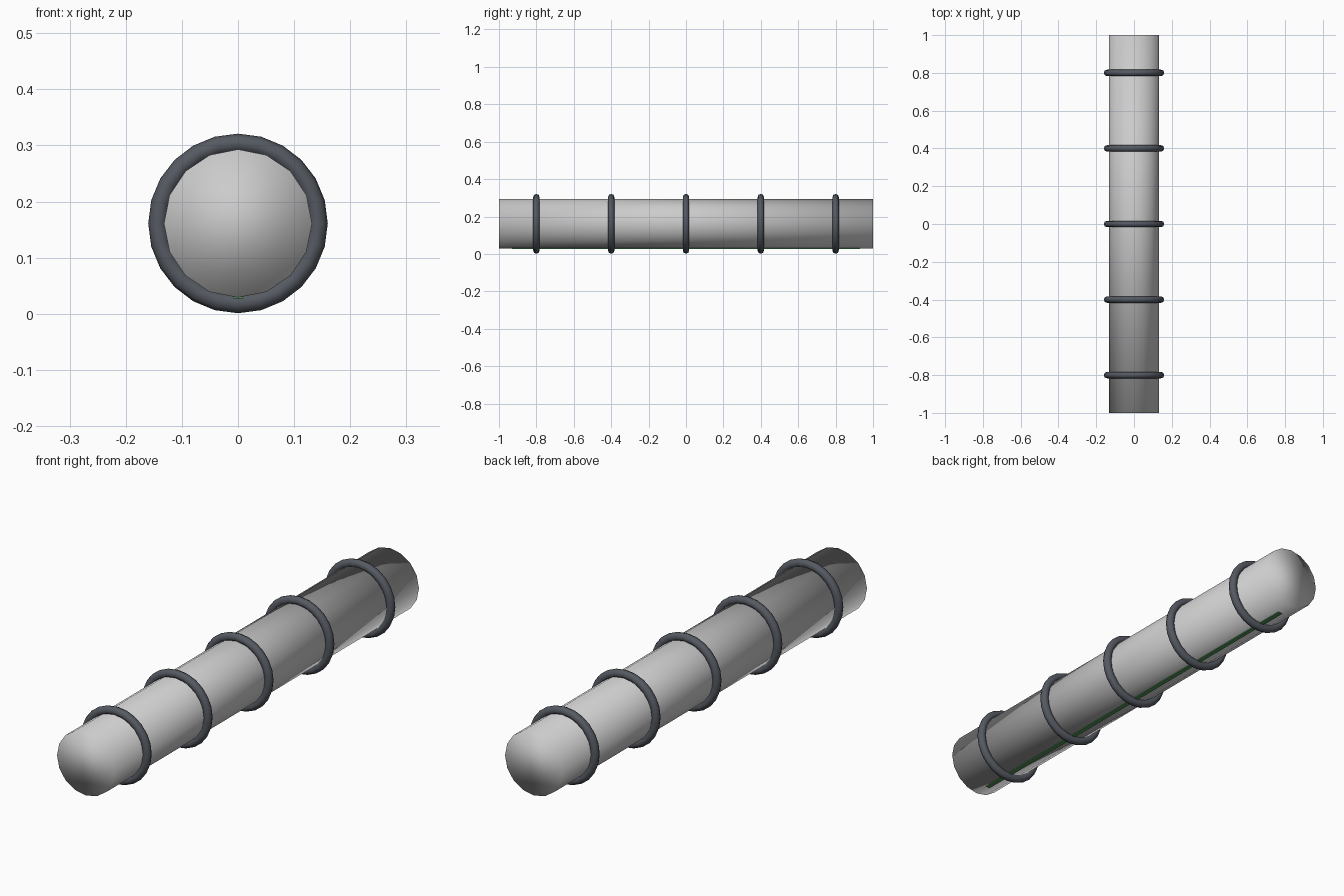
import bpy
from math import pi

if "Cube" in bpy.data.objects:
    bpy.data.objects.remove(bpy.data.objects["Cube"])

CZ = 0.161  # height of the tube axis


def smooth(obj):
    for p in obj.data.polygons:
        p.use_smooth = True


def material(name, col):
    m = bpy.data.materials.new(name)
    m.diffuse_color = (*col, 1)
    m.use_nodes = True
    m.node_tree.nodes["Principled BSDF"].inputs["Base Color"].default_value = m.diffuse_color
    return m


dark = material("dark_grey", (0.09, 0.1, 0.12))
green = material("green", (0.08, 0.3, 0.1))

# Main tube, smooth across the caps
bpy.ops.mesh.primitive_cylinder_add(vertices=16, radius=0.132, depth=2,
                                    location=(0, 0, CZ), rotation=(pi / 2, 0, 0))
tube = bpy.context.object
tube.name = "tube"
smooth(tube)

# Evenly spaced rings
for i in range(5):
    bpy.ops.mesh.primitive_torus_add(major_segments=24, minor_segments=8,
                                     major_radius=0.143, minor_radius=0.017,
                                     location=(0, -0.8 + 0.4 * i, CZ),
                                     rotation=(pi / 2, 0, 0))
    ring = bpy.context.object
    ring.name = f"ring_{i + 1}"
    ring.data.materials.append(dark)
    smooth(ring)

# Thin strip along the underside
bpy.ops.mesh.primitive_cube_add(size=1, location=(0, 0, 0.032))
strip = bpy.context.object
strip.name = "underside_strip"
strip.scale = (0.018, 1.86, 0.01)
strip.data.materials.append(green)
